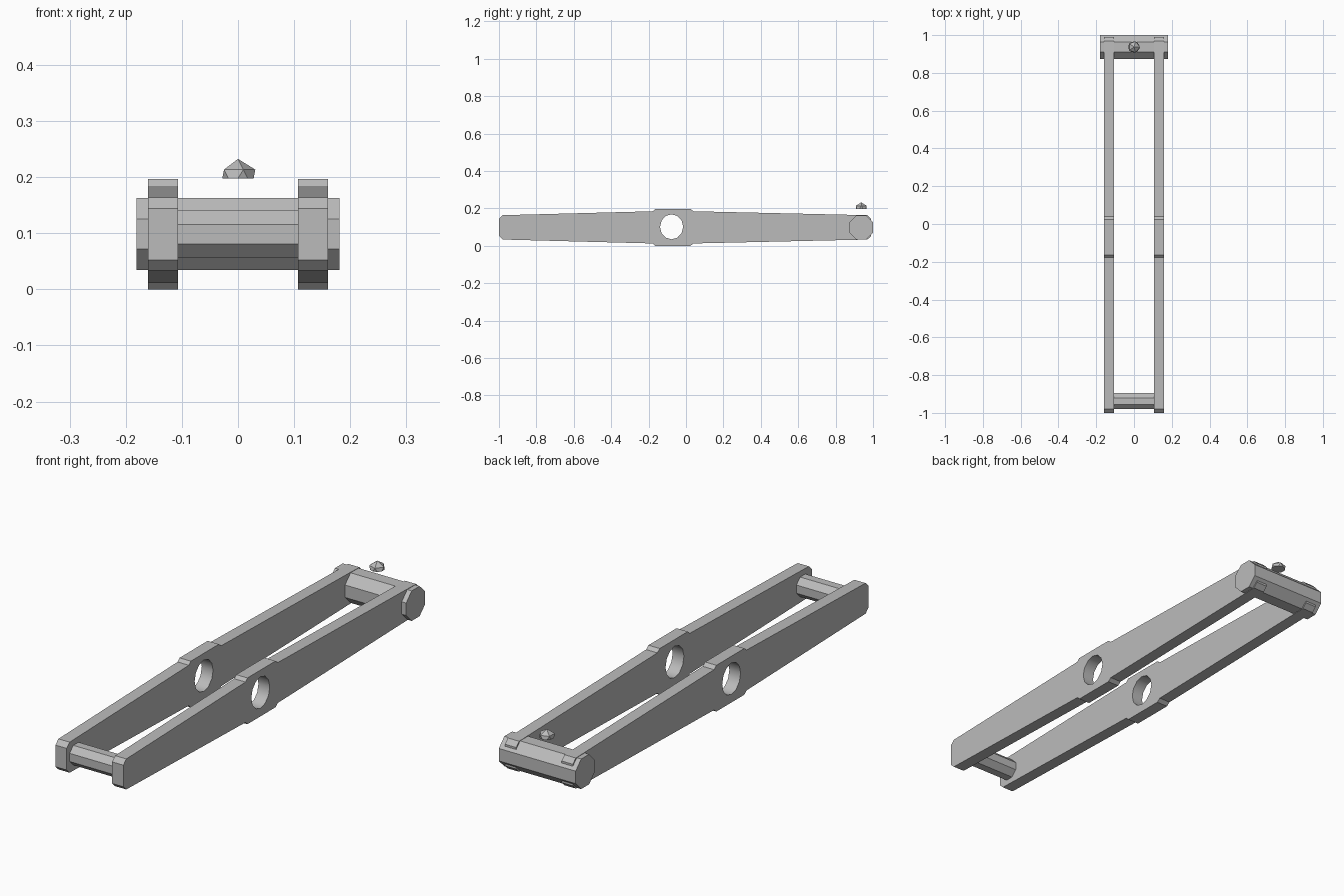
import bpy, bmesh, math
from mathutils import Matrix, Vector

cube = bpy.data.objects.get("Cube")
if cube:
    bpy.data.objects.remove(cube, do_unlink=True)

MID = 0.0985          # height of the shared centre line
BACK, FRONT = 0.937, -0.938

grey = bpy.data.materials.new("plain_grey")
grey.use_nodes = True
colour = (0.5, 0.5, 0.5, 1)
grey.diffuse_color = colour
grey.node_tree.nodes["Principled BSDF"].inputs["Base Color"].default_value = colour


def finish(name, bm):
    bmesh.ops.recalc_face_normals(bm, faces=bm.faces)
    mesh = bpy.data.meshes.new(name)
    bm.to_mesh(mesh)
    bm.free()
    mesh.materials.append(grey)
    ob = bpy.data.objects.new(name, mesh)
    bpy.context.collection.objects.link(ob)
    bpy.ops.object.select_all(action='DESELECT')
    ob.select_set(True)
    bpy.context.view_layer.objects.active = ob
    bpy.ops.object.shade_smooth_by_angle(angle=math.radians(35))
    return ob


def loop_edges(bm, points):
    vs = [bm.verts.new(p) for p in points]
    return [bm.edges.new((a, b)) for a, b in zip(vs, vs[1:] + vs[:1])]


# Side arms: tapered outline with a raised middle and an oval hole
UPPER = [(-1.0, 0.046), (-0.98, 0.065), (-0.178, 0.086), (-0.165, 0.0985),
         (0.024, 0.0985), (0.04, 0.086), (0.97, 0.065), (0.99, 0.046)]


def arm(name, x_inner, x_outer):
    bm = bmesh.new()
    outline = [(x_inner, y, MID + h) for y, h in UPPER]
    outline += [(x_inner, y, MID - h) for y, h in reversed(UPPER)]
    steps = 12
    hole = [(x_inner, -0.077 + 0.062 * math.sin(math.tau * i / steps),
             MID + 0.003 + 0.067 * math.cos(math.tau * i / steps)) for i in range(steps)]
    edges = loop_edges(bm, outline) + loop_edges(bm, hole)
    bmesh.ops.triangle_fill(bm, edges=edges, use_beauty=True, normal=(1, 0, 0))
    ext = bmesh.ops.extrude_face_region(bm, geom=bm.faces[:], use_keep_orig=True)
    moved = [v for v in ext["geom"] if isinstance(v, bmesh.types.BMVert)]
    bmesh.ops.translate(bm, verts=moved, vec=Vector((x_outer - x_inner, 0, 0)))
    return finish(name, bm)


arm("left_arm", 0.107, 0.16)
arm("right_arm", -0.107, -0.16)


# Eight-sided cross bars lying along x, with flat tops
def bar(name, y, apothem, length):
    bm = bmesh.new()
    r = apothem / math.cos(math.pi / 8)
    turn = Matrix.Rotation(math.pi / 2, 4, 'Y') @ Matrix.Rotation(math.pi / 8, 4, 'Z')
    bmesh.ops.create_cone(bm, cap_ends=True, segments=8, radius1=r, radius2=r,
                          depth=length, matrix=Matrix.Translation((0, y, MID)) @ turn)
    return finish(name, bm)


bar("back_bar", BACK, 0.064, 0.362)
bar("front_bar", FRONT, 0.042, 0.216)

# Small faceted half-ball hovering above the back bar
bm = bmesh.new()
bmesh.ops.create_icosphere(bm, subdivisions=1, radius=0.0345)
bmesh.ops.bisect_plane(bm, geom=bm.verts[:] + bm.edges[:] + bm.faces[:],
                       plane_co=(0, 0, 0), plane_no=(0, 0, 1), clear_inner=True)
bmesh.ops.holes_fill(bm, edges=[e for e in bm.edges if e.is_boundary], sides=0)
bmesh.ops.translate(bm, verts=bm.verts, vec=Vector((0, BACK, 0.198)))
finish("faceted_knob", bm)
